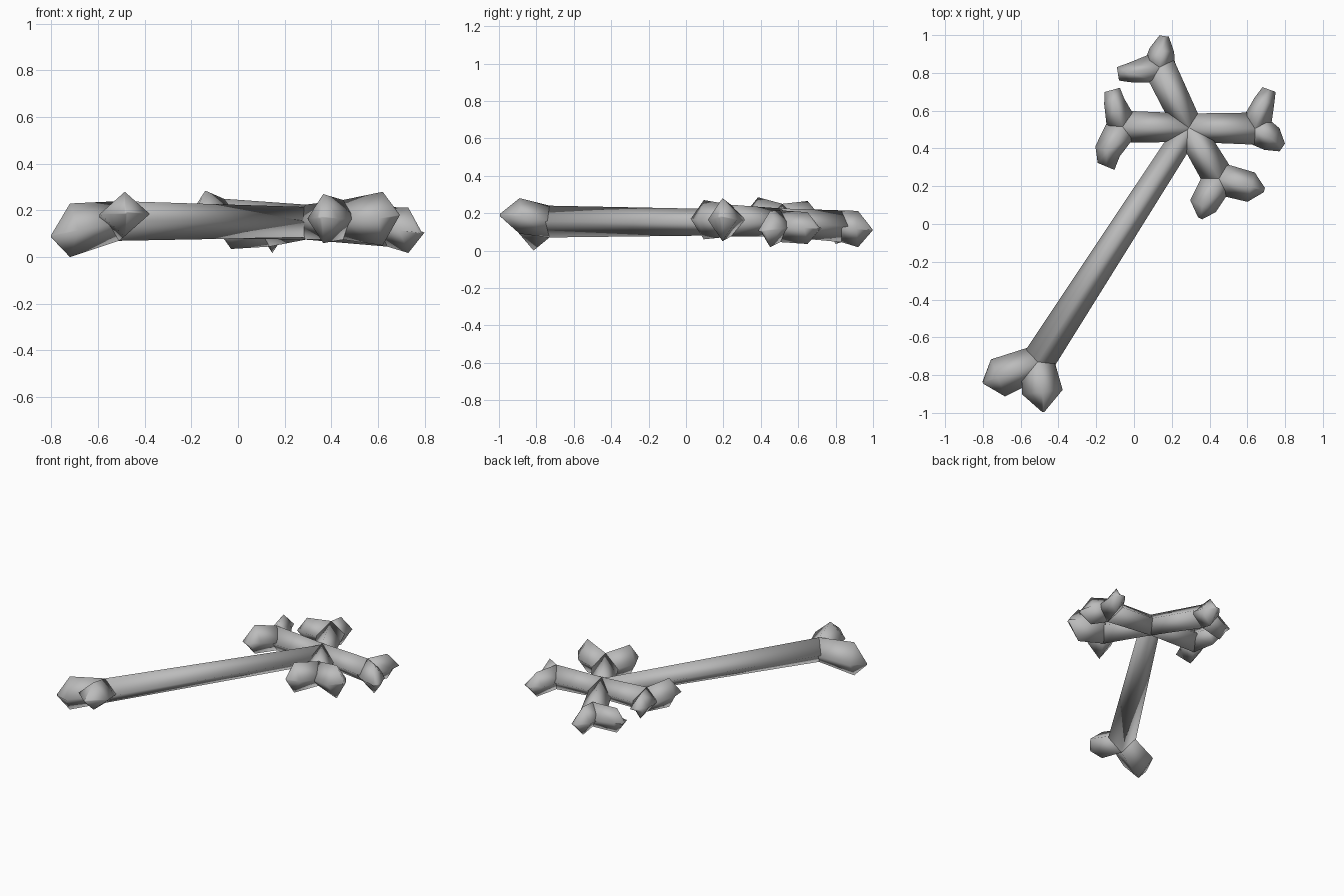
import bpy
import bmesh
from mathutils import Vector

cube = bpy.data.objects.get("Cube")
if cube:
    bpy.data.objects.remove(cube, do_unlink=True)

grey = bpy.data.materials.new("plain grey")
grey.use_nodes = True
colour = (0.5, 0.5, 0.5, 1)
grey.diffuse_color = colour
grey.node_tree.nodes["Principled BSDF"].inputs["Base Color"].default_value = colour

HUB = (0.29, 0.51, 0.15)


def sweep(bm, rings):
    """Diamond tube through rings of (centre, half width, half height)."""
    along = Vector(rings[-1][0]) - Vector(rings[0][0])
    side = Vector((-along.y, along.x, 0)).normalized()
    up = Vector((0, 0, 1))
    loops = []
    for centre, w, h in rings:
        c = Vector(centre)
        loops.append([bm.verts.new(c + o) for o in (side * w, up * h, -side * w, -up * h)])
    for a, b in zip(loops, loops[1:]):
        for i in range(4):
            j = (i + 1) % 4
            bm.faces.new((a[i], a[j], b[j], b[i]))
    bm.faces.new(loops[0][::-1])
    bm.faces.new(loops[-1])


def bone(name, start, fork, lobes):
    """A shaft from the hub that splits into two knuckles."""
    bm = bmesh.new()
    centre, w, h = fork
    sweep(bm, [(HUB, start, start), fork])
    for knuckle, kw, kh, tip, tw in lobes:
        sweep(bm, [(centre, w, h), (knuckle, kw, kh), (tip, tw, 0.006)])
    bmesh.ops.recalc_face_normals(bm, faces=bm.faces)
    mesh = bpy.data.meshes.new(name)
    bm.to_mesh(mesh)
    bm.free()
    mesh.materials.append(grey)
    mesh.polygons.foreach_set("use_smooth", [True] * len(mesh.polygons))
    bpy.context.collection.objects.link(bpy.data.objects.new(name, mesh))


# Long shaft with two big pointed knuckles
bone("long_shaft", 0.065, ((-0.51, -0.73, 0.155), 0.088, 0.085), [
    ((-0.72, -0.815, 0.115), 0.105, 0.115, (-0.80, -0.84, 0.09), 0.006),
    ((-0.485, -0.89, 0.185), 0.108, 0.095, (-0.48, -0.995, 0.19), 0.006)])

# Four short arms around the hub
bone("right_arm", 0.075, ((-0.06, 0.515, 0.165), 0.085, 0.085), [
    ((-0.105, 0.65, 0.18), 0.055, 0.085, (-0.115, 0.71, 0.18), 0.042),
    ((-0.14, 0.385, 0.185), 0.07, 0.1, (-0.148, 0.305, 0.18), 0.048)])

bone("back_arm", 0.075, ((0.135, 0.83, 0.13), 0.085, 0.085), [
    ((-0.03, 0.80, 0.12), 0.05, 0.085, (-0.085, 0.795, 0.12), 0.036),
    ((0.147, 0.92, 0.115), 0.066, 0.097, (0.16, 0.995, 0.11), 0.025)])

bone("left_arm", 0.075, ((0.64, 0.505, 0.13), 0.085, 0.085), [
    ((0.69, 0.65, 0.12), 0.055, 0.085, (0.715, 0.712, 0.12), 0.037),
    ((0.73, 0.45, 0.115), 0.07, 0.097, (0.785, 0.405, 0.105), 0.025)])

bone("front_arm", 0.075, ((0.45, 0.24, 0.16), 0.085, 0.085), [
    ((0.62, 0.195, 0.165), 0.08, 0.115, (0.69, 0.18, 0.18), 0.012),
    ((0.365, 0.095, 0.165), 0.075, 0.105, (0.35, 0.03, 0.17), 0.012)])
